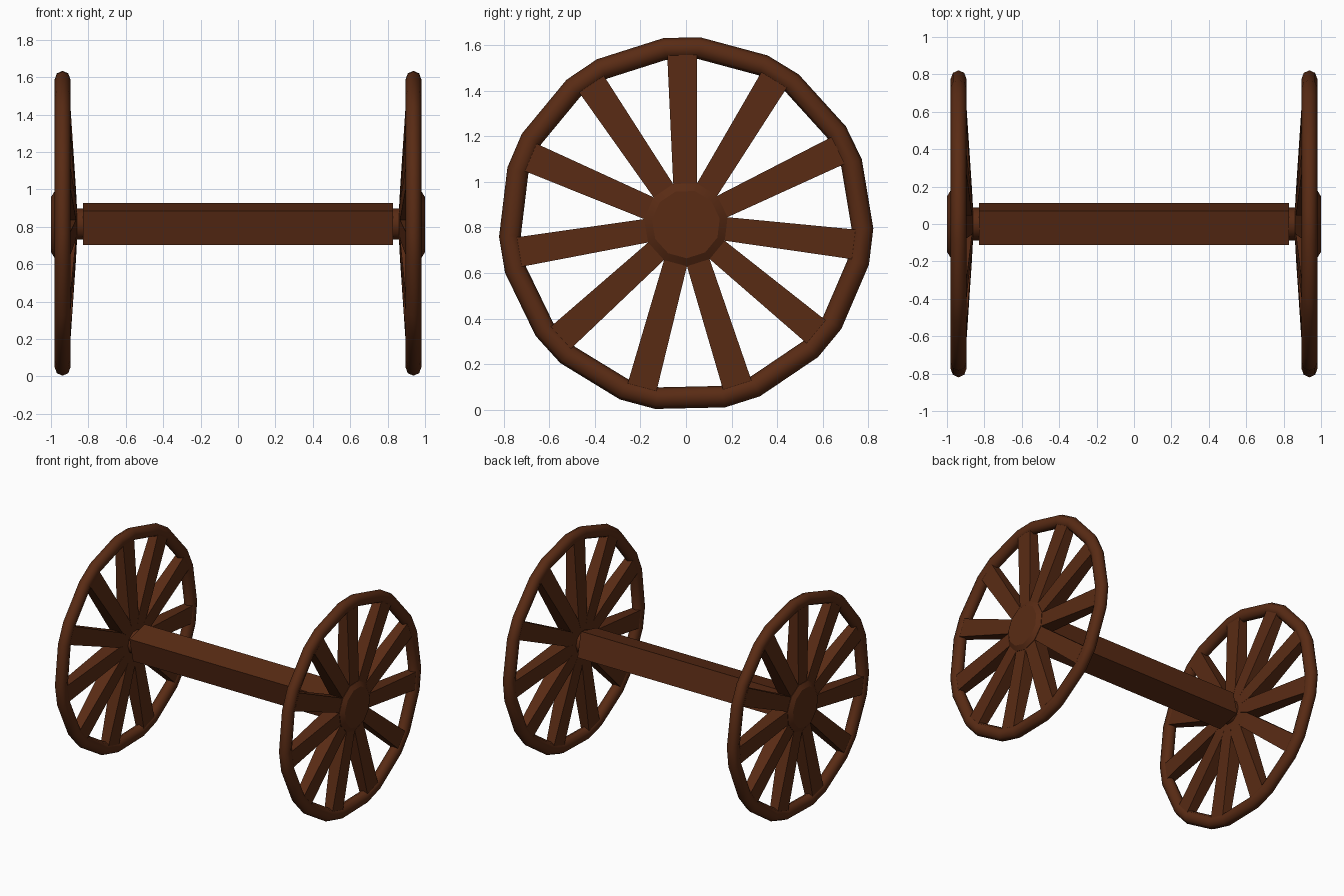
import bpy, bmesh
from math import sin, cos, pi, radians

if "Cube" in bpy.data.objects:
    bpy.data.objects.remove(bpy.data.objects["Cube"])

ZC = 0.8145          # axle height
N = 11               # spokes per wheel
A0 = radians(91.3)   # first spoke angle
STEP = 2 * pi / N

wood = bpy.data.materials.new("dark_wood")
wood.diffuse_color = (0.1, 0.024, 0.007, 1)
wood.use_nodes = True
wood.node_tree.nodes["Principled BSDF"].inputs["Base Color"].default_value = wood.diffuse_color


def polar(x, r, a, side=0.0):
    """Point at radius r and angle a in the wheel plane, shifted sideways."""
    return (x, r * cos(a) - side * sin(a), r * sin(a) + side * cos(a))


def loft(bm, rings, closed=False):
    """Skin a list of equal-length rings; cap the ends unless closed."""
    vs = [[bm.verts.new(p) for p in ring] for ring in rings]
    n = len(vs[0])
    for i in range(len(vs) if closed else len(vs) - 1):
        a, b = vs[i], vs[(i + 1) % len(vs)]
        for j in range(n):
            k = (j + 1) % n
            bm.faces.new((a[j], a[k], b[k], b[j]))
    if not closed:
        bm.faces.new(vs[0])
        bm.faces.new(vs[-1])


def finish(name, bm, angle=None, mirror=True):
    bmesh.ops.recalc_face_normals(bm, faces=bm.faces)
    me = bpy.data.meshes.new(name)
    bm.to_mesh(me)
    bm.free()
    ob = bpy.data.objects.new(name, me)
    bpy.context.collection.objects.link(ob)
    ob.location.z = ZC
    me.materials.append(wood)
    if mirror:
        ob.modifiers.new("Mirror", 'MIRROR').use_axis = (True, False, False)
    if angle:
        bpy.ops.object.select_all(action='DESELECT')
        ob.select_set(True)
        bpy.context.view_layer.objects.active = ob
        bpy.ops.object.shade_smooth_by_angle(angle=radians(angle))
    return ob


# Rim: rounded section swept round a 22-corner ring, short sides at the spokes
bm = bmesh.new()
angles = [A0 + i * STEP + s * radians(5.6) for i in range(N) for s in (-1, 1)]
loft(bm, [[polar(0.938 + 0.043 * sin(t * pi / 4), 0.774 + 0.048 * cos(t * pi / 4), a)
           for t in range(8)] for a in angles], closed=True)
finish("wheel_rim", bm, 50)

# Spokes: tapered planks, thicker towards the hub
bm = bmesh.new()
for i in range(N):
    a = A0 + i * STEP
    rings = []
    for r, w, x0, x1 in ((0.10, 0.029, 0.862, 0.975), (0.18, 0.052, 0.866, 0.975),
                         (0.765, 0.066, 0.905, 0.970)):
        rings.append([polar(x0, r, a, -w), polar(x1, r, a, -w),
                      polar(x1, r, a, w), polar(x0, r, a, w)])
    loft(bm, rings)
finish("spokes", bm)

# Hub: eleven-sided disc with a bevelled outer cap
bm = bmesh.new()
loft(bm, [[polar(x, r, A0 + (i + 0.5) * STEP) for i in range(N)]
          for x, r in ((0.86, 0.09), (0.868, 0.175), (0.978, 0.185), (1.0, 0.15))])
finish("hub", bm, 30)

# Axle beam: square bar, turned about its own length
bm = bmesh.new()
loft(bm, [[polar(x, 0.133, radians(58.2) + k * pi / 2) for k in range(4)]
          for x in (-0.83, -0.73, 0.73, 0.83)])
finish("axle_beam", bm, mirror=False)

# Axle neck joining beam to hub
bm = bmesh.new()
loft(bm, [[polar(x, 0.088, k * pi / 5) for k in range(10)] for x in (0.80, 0.90)])
finish("axle_neck", bm, 40)
